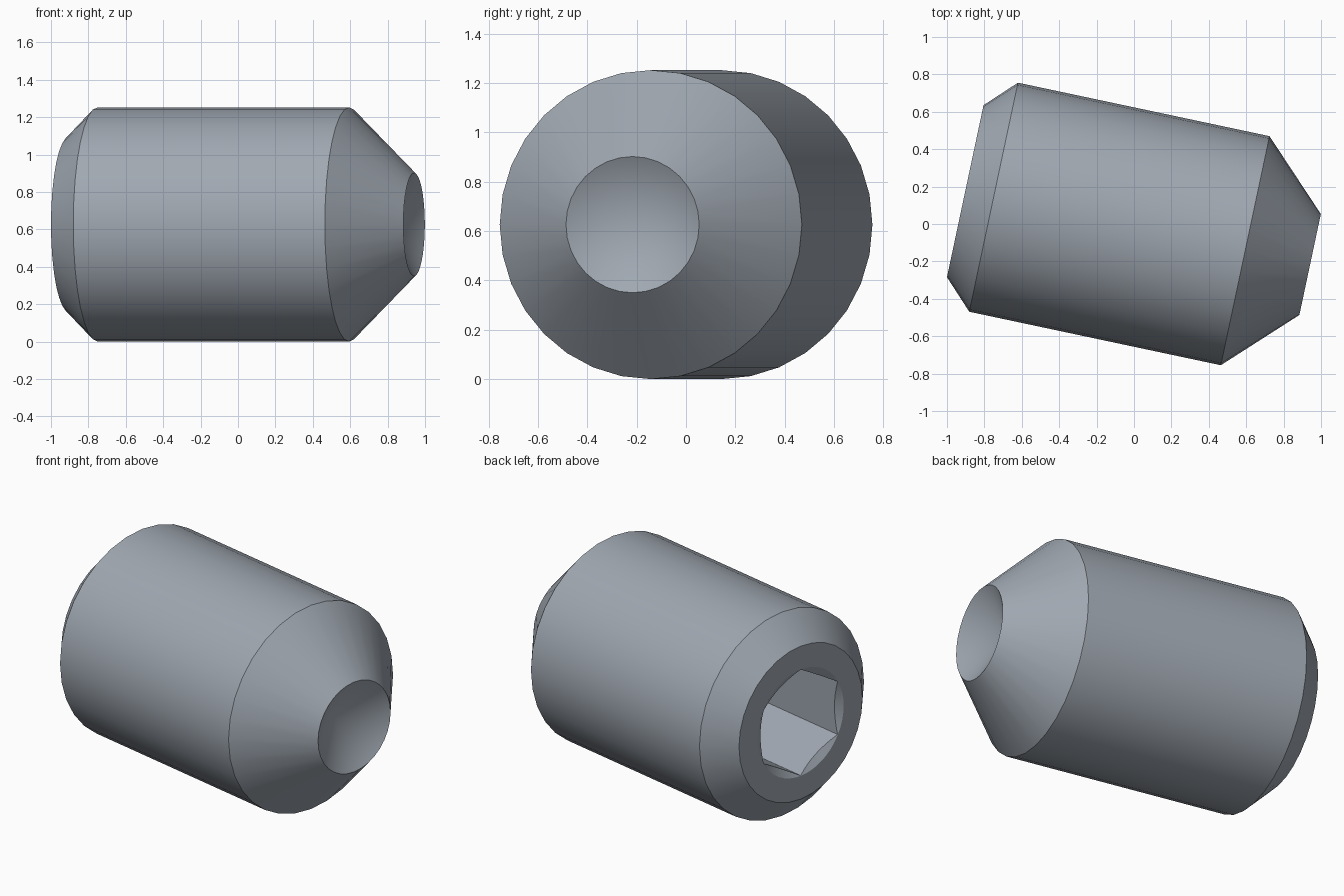
import bpy, bmesh
from math import cos, sin, pi, radians
from mathutils import Matrix, Vector

cube = bpy.data.objects.get("Cube")
if cube:
    bpy.data.objects.remove(cube, do_unlink=True)

steel = bpy.data.materials.new("blue_grey_steel")
steel.use_nodes = True
colour = (0.35, 0.39, 0.44, 1)
steel.diffuse_color = colour
steel.node_tree.nodes["Principled BSDF"].inputs["Base Color"].default_value = colour

# Screw axis lies flat, turned 12 degrees; local z runs from socket to cup point
turn = radians(12)
side = Vector((sin(turn), cos(turn), 0))
up = Vector((0, 0, 1))
axis = Vector((cos(turn), -sin(turn), 0))
place = Matrix((side, up, axis)).transposed().to_4x4()
RADIUS = 0.626
place.translation = side * -0.016 + up * RADIUS


def lathe(name, profile, sides, phase=0.0):
    """Closed solid turned from (radius, height) points; radius 0 is a tip."""
    bm = bmesh.new()
    rings = []
    for r, h in profile:
        if r == 0:
            rings.append([bm.verts.new((0, 0, h))] * sides)
        else:
            angles = [phase + 2 * pi * i / sides for i in range(sides)]
            rings.append([bm.verts.new((r * cos(a), r * sin(a), h)) for a in angles])
    for low, high in zip(rings, rings[1:]):
        for i in range(sides):
            j = (i + 1) % sides
            corners = dict.fromkeys((low[i], low[j], high[j], high[i]))
            bm.faces.new(list(corners))
    for ring in (rings[0], rings[-1]):
        if ring[0] is not ring[1]:
            bm.faces.new(ring)
    bmesh.ops.recalc_face_normals(bm, faces=bm.faces)
    mesh = bpy.data.meshes.new(name)
    bm.to_mesh(mesh)
    bm.free()
    mesh.materials.append(steel)
    obj = bpy.data.objects.new(name, mesh)
    obj.matrix_world = place
    bpy.context.collection.objects.link(obj)
    return obj


# Body: chamfered socket end, cylinder, tapered point with a conical cup
BACK, FRONT = -0.919, 0.966
screw = lathe("set_screw", [(0.47, BACK), (RADIUS, -0.764), (RADIUS, 0.611),
                            (0.276, FRONT), (0, FRONT - 0.16)], 32)

# Hexagonal socket and its shallow countersink
HEX = 0.325
mouth = HEX + 0.002
slope = 0.577
hex_cutter = lathe("hex_cutter", [(HEX, BACK - 0.1), (HEX, BACK + 1.06)], 6, pi / 6)
sink_cutter = lathe("countersink_cutter", [(mouth + 0.05 / slope, BACK - 0.05),
                                           (0, BACK + mouth * slope)], 48)

bpy.context.view_layer.objects.active = screw
for cutter in (hex_cutter, sink_cutter):
    cutter.hide_render = True
    cut = screw.modifiers.new(cutter.name, "BOOLEAN")
    cut.operation = "DIFFERENCE"
    cut.solver = "EXACT"
    cut.object = cutter
    bpy.ops.object.modifier_apply(modifier=cut.name)
for cutter in (hex_cutter, sink_cutter):
    bpy.data.objects.remove(cutter, do_unlink=True)

# Smooth round faces, crisp edges
bpy.ops.object.select_all(action="DESELECT")
screw.select_set(True)
bpy.ops.object.shade_smooth_by_angle(angle=radians(20))
